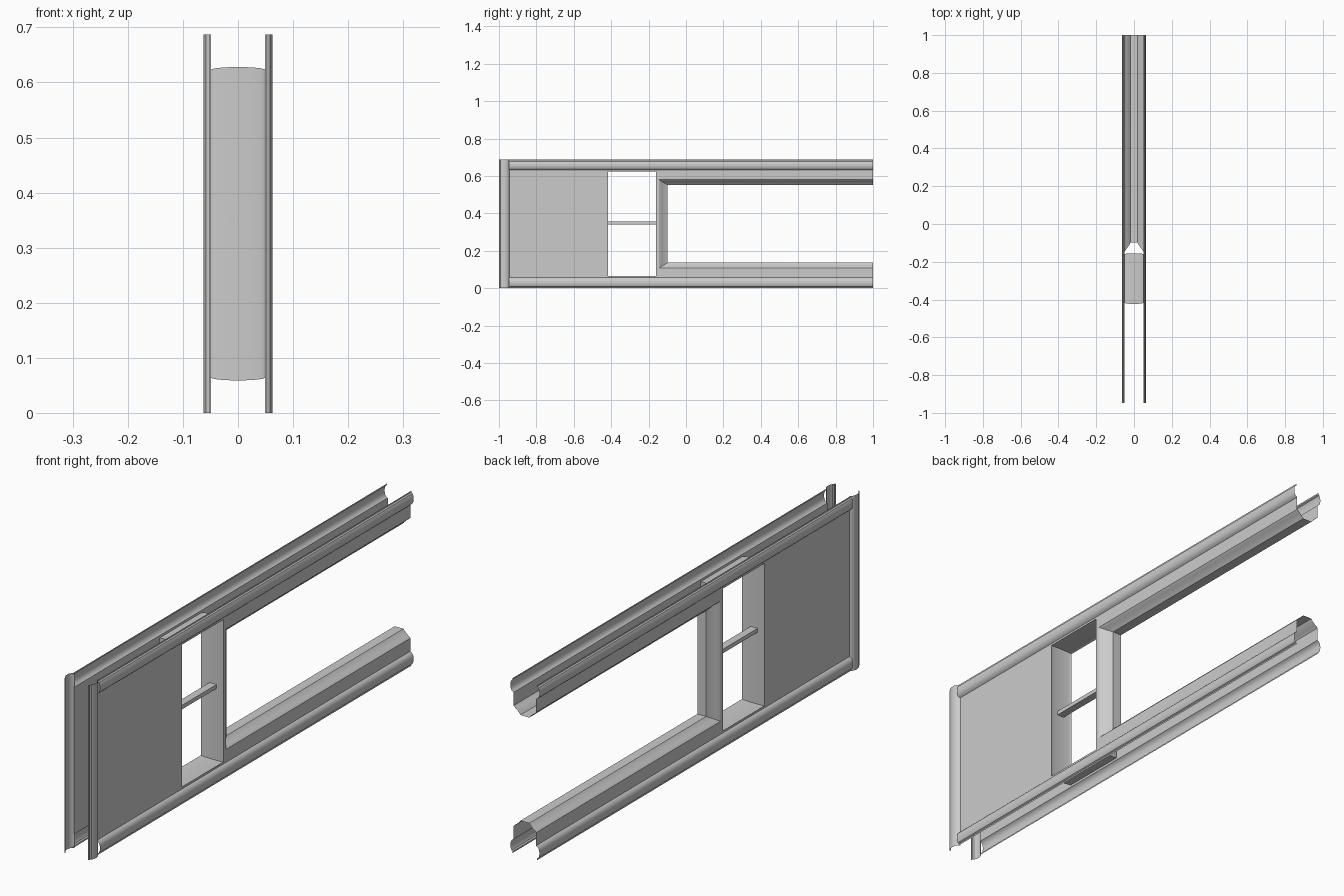
import bpy, math

if "Cube" in bpy.data.objects:
    bpy.data.objects.remove(bpy.data.objects["Cube"])

H = 0.687      # overall height
SIDE = 0.049   # half distance between the two side sheets


def make(name, verts, faces, smooth=True):
    me = bpy.data.meshes.new(name)
    me.from_pydata(verts, [], faces)
    me.update()
    ob = bpy.data.objects.new(name, me)
    bpy.context.collection.objects.link(ob)
    if smooth:
        me.shade_smooth()
        me.set_sharp_from_angle(angle=math.radians(35))
    return ob


def loft(name, rows, closed=False):
    """Skin a list of equal-length point rows."""
    n, m = len(rows), len(rows[0])
    faces = []
    for i in range(n if closed else n - 1):
        j = (i + 1) % n
        faces += [(i * m + k, i * m + k + 1, j * m + k + 1, j * m + k)
                  for k in range(m - 1)]
    return make(name, [p for r in rows for p in r], faces)


def sheet(name, x, y0, y1, z0, z1):
    return make(name, [(x, y0, z0), (x, y1, z0), (x, y1, z1), (x, y0, z1)],
                [(0, 1, 2, 3)], False)


# Half-round moulding: (x, distance from the outer edge of the frame)
moulding = [(0.053, 0.0), (0.053, 0.006), (0.058, 0.009), (0.062, 0.018),
            (0.063, 0.029), (0.062, 0.04), (0.058, 0.049), (0.052, 0.054),
            (SIDE, 0.056)]

for s, tag in ((1, "right"), (-1, "left")):
    # Top and bottom rails
    for end, z in (("bottom", lambda d: d), ("top", lambda d: H - d)):
        loft(f"{end}_rail_{tag}",
             [[(s * x, y, z(d)) for x, d in moulding] for y in (-0.947, 1)])
    # Front post
    post = [(SIDE, 0.0)] + moulding
    loft(f"front_post_{tag}",
         [[(s * x, -1 + d, z) for x, d in post] for z in (0, H)])
    # Flat side sheets
    x = s * SIDE
    sheet(f"side_panel_{tag}", x, -0.947, -0.418, 0.055, H - 0.055)
    sheet(f"window_lower_strip_{tag}", x, -0.418, -0.16, 0.055, 0.064)
    sheet(f"window_upper_strip_{tag}", x, -0.418, -0.16, H - 0.064, H - 0.055)
    sheet(f"mullion_strip_{tag}", x, -0.16, -0.145, 0.055, H - 0.055)
    sheet(f"lower_strip_{tag}", x, -0.145, 1, 0.055, 0.107)
    sheet(f"upper_strip_{tag}", x, -0.145, 1, H - 0.107, H - 0.055)

# Window reveal: slightly bowed lining round the small opening
bow = [(SIDE * math.sin(math.radians(a)), 0.005 * math.cos(math.radians(a)))
       for a in range(-90, 91, 15)]
rows = []
for y, z, dy, dz in ((-0.418, 0.064, -1, -1), (-0.16, 0.064, 1, -1),
                     (-0.16, H - 0.064, 1, 1), (-0.418, H - 0.064, -1, 1)):
    rows.append([(x, y + dy * b, z + dz * b) for x, b in bow])
loft("window_reveal", rows, closed=True)

# Large opening lining: coved profile, mitred corners, open at the back end
half = [(SIDE, 0.0), (0.046, 0.12), (0.040, 0.28), (0.032, 0.5),
        (0.024, 0.78), (0.019, 1.0)]
cove = half + [(-x, d) for x, d in reversed(half)]
rows = []
for y, z, dy, dz in ((1, 0.107, 0, 1), (-0.145, 0.107, 1, 1),
                     (-0.145, H - 0.107, 1, -1), (1, H - 0.107, 0, -1)):
    rows.append([(x, y + dy * 0.047 * d, z + dz * 0.029 * d) for x, d in cove])
loft("opening_lining", rows)

# Small bar across the window
bpy.ops.mesh.primitive_cube_add(size=1, location=(0, -0.289, 0.349))
bar = bpy.context.object
bar.name = "window_bar"
bar.scale = (0.03, 0.268, 0.016)
